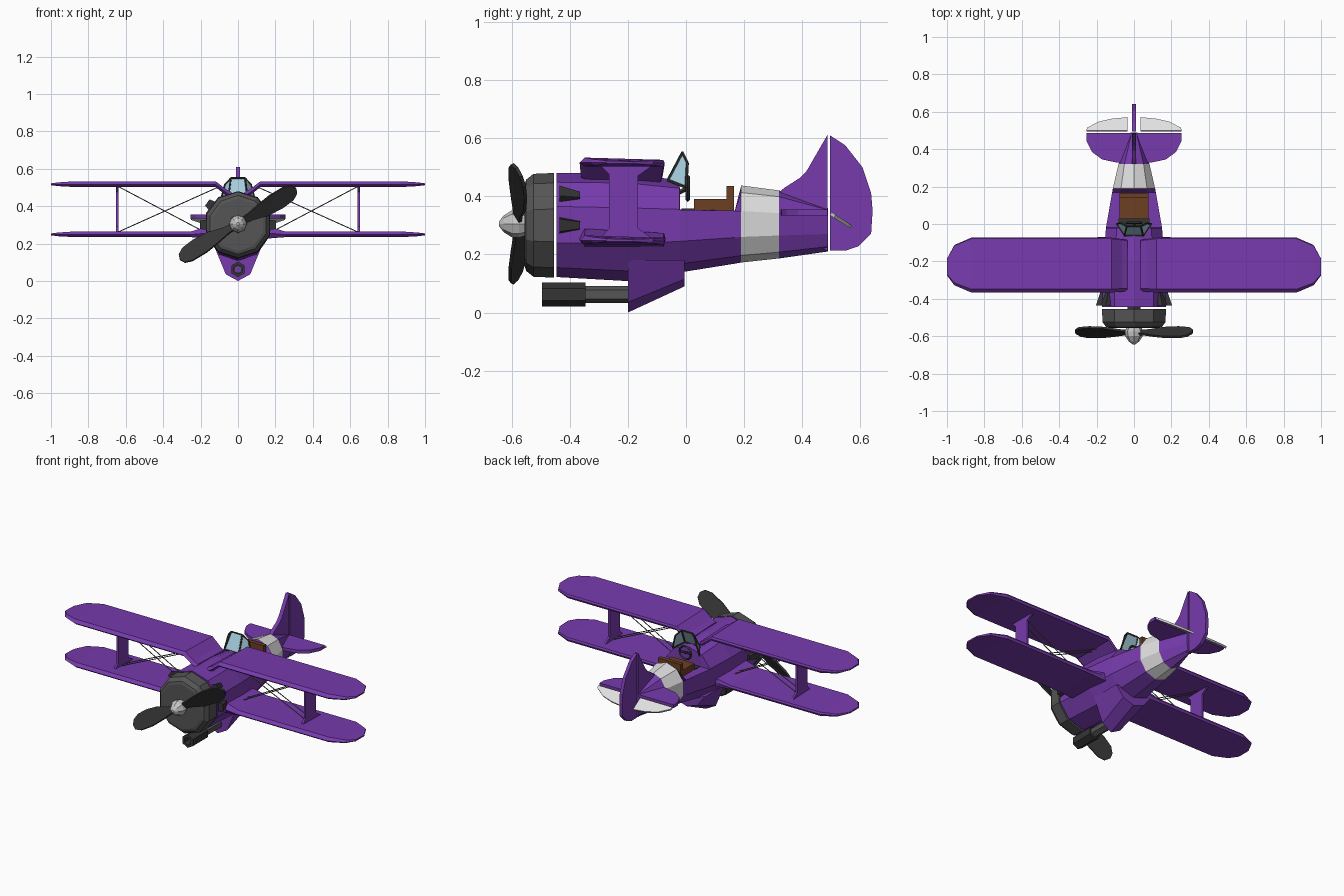
import bpy, bmesh, math
from mathutils import Matrix, Vector

if "Cube" in bpy.data.objects:
    bpy.data.objects.remove(bpy.data.objects["Cube"])


def material(name, *rgb):
    m = bpy.data.materials.new(name)
    m.diffuse_color = (*rgb, 1)
    m.use_nodes = True
    m.node_tree.nodes["Principled BSDF"].inputs["Base Color"].default_value = m.diffuse_color
    return m


PURPLE = material("purple", .185, .043, .42)
WHITE = material("white", .75, .75, .75)
COWL = material("dark grey", .09, .09, .09)
BLACK = material("near black", .035, .035, .035)
SILVER = material("light grey", .55, .55, .55)
GLASS = material("pale blue", .38, .61, .72)
BROWN = material("brown", .15, .05, .016)
WIRE = material("wire grey", .14, .14, .14)


def finish(name, bm, *mats):
    bmesh.ops.recalc_face_normals(bm, faces=bm.faces)
    me = bpy.data.meshes.new(name)
    bm.to_mesh(me)
    bm.free()
    for m in mats:
        me.materials.append(m)
    ob = bpy.data.objects.new(name, me)
    bpy.context.collection.objects.link(ob)
    return ob


def loft(name, rings, *mats, cap=True, closed=True, rule=None):
    """Skin a list of rings with equal point counts."""
    bm = bmesh.new()
    vs = [[bm.verts.new(p) for p in r] for r in rings]
    n = len(rings[0])
    for i in range(len(vs) - 1):
        for j in range(n if closed else n - 1):
            k = (j + 1) % n
            f = bm.faces.new((vs[i][j], vs[i][k], vs[i + 1][k], vs[i + 1][j]))
            if rule:
                f.material_index = rule(f.calc_center_median())
    if cap:
        bm.faces.new(vs[0])
        bm.faces.new(vs[-1])
    return finish(name, bm, *mats)


def lathe(name, prof, n, z, mat, phase=math.pi / 2, cap=True):
    """Faceted turned part around a fore-aft axis; prof = (y, radius)."""
    angs = [phase + math.tau * i / n for i in range(n)]
    return loft(name, [[(r * math.cos(a), y, z + r * math.sin(a)) for a in angs]
                       for y, r in prof], mat, cap=cap)


def plate(name, pts, axis, pos, thick, mat, mtx=None):
    """Flat outline extruded along an axis, centred on pos."""
    def p(a, b, d):
        return {'x': (d, a, b), 'y': (a, d, b), 'z': (a, b, d)}[axis]
    ob = loft(name, [[p(a, b, pos + s * thick / 2) for a, b in pts] for s in (-1, 1)], mat)
    if mtx:
        ob.data.transform(mtx)
    return ob


def box(name, lo, hi, mat):
    return plate(name, [(lo[0], lo[1]), (hi[0], lo[1]), (hi[0], hi[1]), (lo[0], hi[1])],
                 'z', (lo[2] + hi[2]) / 2, hi[2] - lo[2], mat)


def rod(name, a, b, r, mat, n=5):
    a, b = Vector(a), Vector(b)
    q = (b - a).to_track_quat('Z', 'Y')
    ring = [q @ Vector((r * math.cos(math.tau * i / n), r * math.sin(math.tau * i / n), 0))
            for i in range(n)]
    return loft(name, [[c + v for v in ring] for c in (a, b)], mat)


# Fuselage: ten-sided sections with a flat open cockpit step and a white band
def section(y, w, top, hi, lo, bot):
    right = [(.618 * w, hi + .724 * (top - hi)), (w, hi), (w, lo), (.618 * w, lo + .724 * (bot - lo))]
    pts = [(0, top)] + right + [(0, bot)] + [(-x, z) for x, z in reversed(right)]
    return [(x, y, z) for x, z in pts]


body = [(-.445, .17, .48, .365, .24, .122), (-.2, .165, .478, .36, .235, .108),
        (-.022, .15, .455, .355, .245, .138), (-.02, .15, .354, .353, .245, .138),
        (.168, .117, .351, .35, .258, .168), (.19, .113, .437, .349, .26, .172),
        (.32, .083, .42, .342, .265, .186), (.488, .02, .36, .335, .27, .21)]
loft("fuselage", [section(*s) for s in body], PURPLE, WHITE,
     rule=lambda c: int(.192 < c.y < .318))
box("cockpit_floor", (-.085, -.015, .35), (.085, .03, .357), BLACK)

# Engine cowl, spinner, propeller
lathe("engine_cowl", [(-.455, .18), (-.525, .177), (-.55, .157), (-.555, .14)], 10, .3, COWL)
lathe("spinner", [(-.552, .04), (-.575, .048), (-.6, .046), (-.628, .028), (-.643, .008)], 8, .305, SILVER)
blade = [(.02, -.018), (.08, -.025), (.16, -.05), (.25, -.057), (.32, -.048), (.355, -.025),
         (.365, .005), (.35, .035), (.31, .05), (.22, .05), (.13, .035), (.07, .022), (.02, .018)]
for i in range(2):
    m = (Matrix.Translation((0, -.58, .305)) @ Matrix.Rotation(math.radians(-31) + i * math.pi, 4, 'Y')
         @ Matrix.Rotation(math.radians(30), 4, 'X'))
    plate(f"propeller_blade_{i}", blade, 'y', 0, .012, BLACK, m)


# Wings: lofted ribs (x, front y, rear y, bottom z, thickness)
def rib(s, x, yf, yr, z, t):
    c = yr - yf
    return [(s * x, yf, z + .45 * t), (s * x, yf + .06 * c, z + t), (s * x, yr - .02 * c, z + .75 * t),
            (s * x, yr, z + .4 * t), (s * x, yr - .02 * c, z), (s * x, yf + .06 * c, z)]


def tips(z):
    return [(.87, -.366, -.073, z, .031), (.96, -.328, -.112, z + .005, .02),
            (1, -.275, -.185, z + .01, .01)]


upper = [(.035, -.36, -.085, .44, .035), (.065, -.362, -.08, .458, .033),
         (.12, -.366, -.073, .502, .031)] + tips(.502)
lower = [(.1, -.366, -.07, .225, .065), (.175, -.366, -.07, .228, .06),
         (.25, -.366, -.073, .234, .031)] + tips(.234)
strut = [(-.295, .506), (-.265, .475), (-.265, .29), (-.295, .255),
         (-.115, .255), (-.165, .29), (-.165, .47), (-.115, .506)]
tailplane = [(.0, .325), (.09, .328), (.17, .345), (.225, .385), (.255, .445), (.255, .487), (.0, .487)]
elevator = [(.035, .498), (.255, .498), (.25, .515), (.19, .553), (.12, .572), (.035, .582)]
hinge = Vector((0, .495, .342))
droop = Matrix.Translation(hinge) @ Matrix.Rotation(math.radians(-33), 4, 'X') @ Matrix.Translation(-hinge)

for s, side in ((1, "right"), (-1, "left")):
    loft(side + "_upper_wing", [rib(s, *r) for r in upper], PURPLE)
    loft(side + "_lower_wing", [rib(s, *r) for r in lower], PURPLE)
    plate(side + "_wing_strut", strut, 'x', s * .645, .012, PURPLE)
    for y in (-.235, -.195):
        rod(side + "_brace_wire", (s * .11, y, .5), (s * .64, y, .262), .0028, WIRE)
        rod(side + "_brace_wire", (s * .18, y, .262), (s * .64, y, .505), .0028, WIRE)
    # Tail surfaces
    plate(side + "_tailplane", [(s * x, y) for x, y in tailplane], 'z', .344, .02, PURPLE)
    plate(side + "_elevator", [(s * x, y) for x, y in elevator], 'z', .342, .012, WHITE, droop)
    # Tapered exhaust stubs on the cowl-side faces
    for deg in (0, 36):
        a = math.radians(deg)
        n, t = Vector((s * math.cos(a), 0, math.sin(a))), Vector((-s * math.sin(a), 0, math.cos(a)))
        rings = []
        for y, h, r0, r1 in ((-.435, .031, .15, .203), (-.365, .017, .15, .18)):
            rings.append([Vector((0, y, .3)) + n * r + t * u
                          for r, u in ((r0, -h), (r1, -h * .7), (r1, h * .7), (r0, h))])
        loft(side + "_exhaust", rings, BLACK)

plate("tail_fin", [(.31, .3), (.315, .41), (.34, .43), (.39, .462), (.415, .487), (.486, .61), (.486, .212)],
      'x', 0, .024, PURPLE)
plate("rudder", [(.495, .61), (.548, .575), (.607, .5), (.637, .41), (.642, .35), (.637, .272),
                 (.593, .228), (.55, .213), (.495, .213)], 'x', 0, .02, PURPLE)

# Belly fairing and hollow hexagonal gun barrel
belly = []
for y, zm, zb, wm in ((-.213, .15, .13, .1), (-.2, .035, 0, .065), (-.005, .115, .09, .075)):
    belly.append([(-.125, y, .18), (-wm, y, zm), (0, y, zb), (wm, y, zm), (.125, y, .18)])
loft("belly_fairing", belly[1:], PURPLE)
lathe("gun_muzzle", [(-.345, .024), (-.495, .024), (-.495, .041), (-.345, .041), (-.345, .024)],
      6, .062, BLACK, cap=False)
lathe("gun_barrel", [(-.35, .02), (-.35, .03), (-.19, .03)], 6, .062, COWL, cap=False)

# Windscreen: three glass panes with a dark frame
low = [(-.092, 0, .43), (-.05, -.062, .455), (.05, -.062, .455), (.092, 0, .43)]
top = [(-.07, .005, .515), (-.038, -.012, .55), (.038, -.012, .55), (.07, .005, .515)]
loft("windscreen_glass", [low, top], GLASS, cap=False, closed=False)
for i in range(4):
    rod("windscreen_post", low[i], top[i], .005, BLACK)
    if i < 3:
        rod("windscreen_top_frame", top[i], top[i + 1], .005, BLACK)
        rod("windscreen_base_frame", low[i], low[i + 1], .005, BLACK)

# Steering wheel on a short column
ring = []
for i in range(13):
    a = math.tau * i / 12
    ring.append([((.04 + dr) * math.cos(a), .006 + dy, .428 + (.04 + dr) * math.sin(a))
                 for dr, dy in ((.007, 0), (0, .007), (-.007, 0), (0, -.007))])
loft("steering_wheel", ring, BLACK, cap=False)
rod("wheel_spoke", (-.04, .006, .428), (.04, .006, .428), .006, BLACK)
rod("wheel_column", (0, .006, .428), (0, -.03, .41), .008, BLACK)

# Seat
box("seat_cushion", (-.078, .028, .345), (.078, .145, .39), BROWN)
box("seat_back", (-.078, .14, .345), (.078, .165, .435), BROWN)
